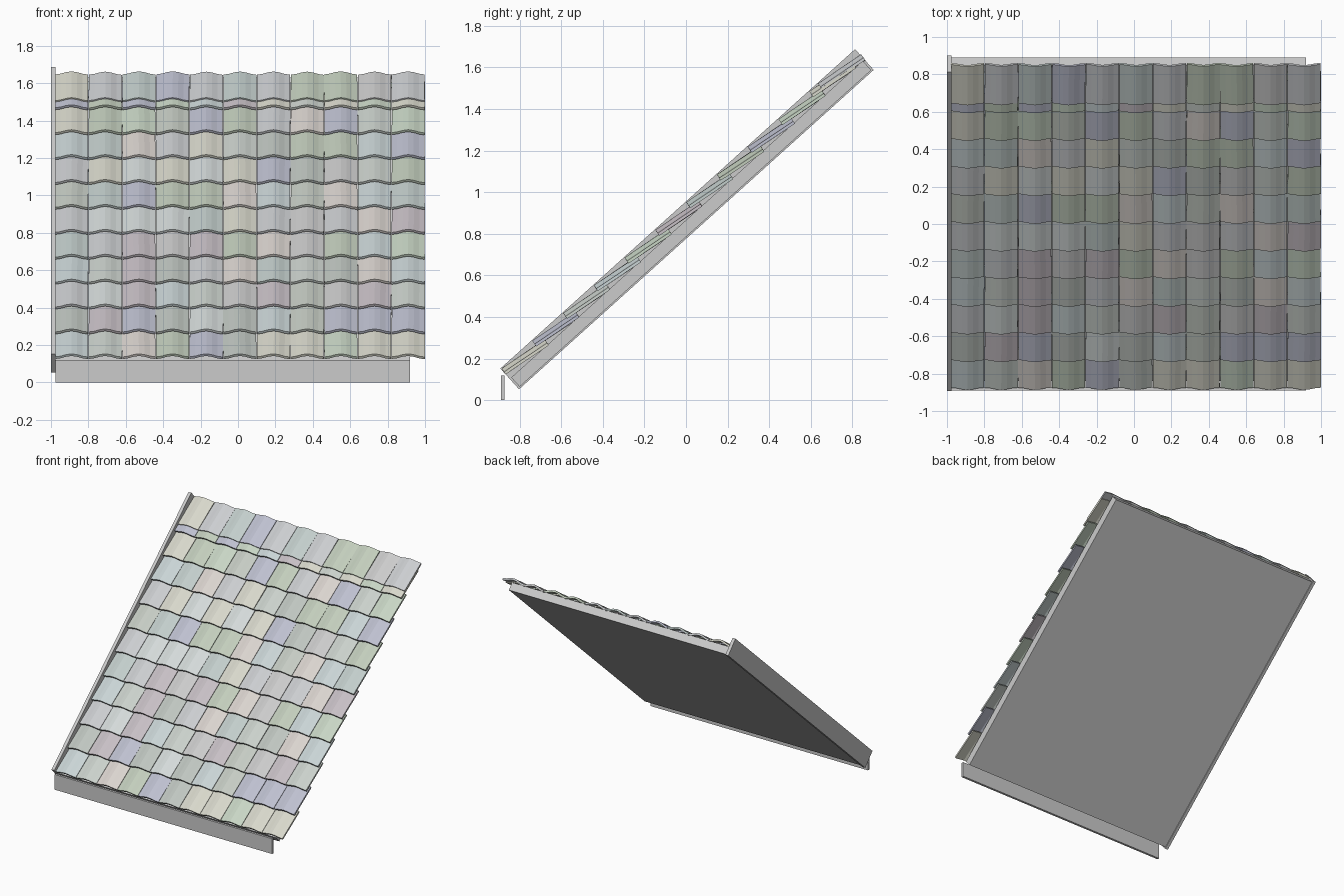
import bpy, bmesh, math, random
from mathutils import Matrix, Vector, Euler

if "Cube" in bpy.data.objects:
    bpy.data.objects.remove(bpy.data.objects["Cube"])

random.seed(4)
PITCH = math.radians(42)
# roof frame: local x across, local y up the slope, local z away from it
ROOF = Matrix.Translation((0, 0.005, 0.87)) @ Matrix.Rotation(PITCH, 4, 'X')


def new_object(name, bm, matrix=Matrix()):
    bmesh.ops.recalc_face_normals(bm, faces=bm.faces)
    me = bpy.data.meshes.new(name)
    bm.to_mesh(me)
    bm.free()
    ob = bpy.data.objects.new(name, me)
    ob.matrix_world = matrix
    bpy.context.collection.objects.link(ob)
    return ob


def box(name, lo, hi, matrix=Matrix()):
    lo, hi = Vector(lo), Vector(hi)
    bm = bmesh.new()
    bmesh.ops.create_cube(bm, size=1)
    for v in bm.verts:
        v.co = Vector(a * b for a, b in zip(v.co, hi - lo)) + (lo + hi) / 2
    return new_object(name, bm, matrix)


# Roof deck, barge board on the left verge, fascia under the eaves
box("roof_deck", (-0.975, -1.137, -0.06), (0.92, 1.137, 0.0), ROOF)
box("barge_board", (-1.0, -1.147, -0.067), (-0.975, 1.147, 0.067), ROOF)
box("fascia", (-0.975, -0.89, 0.0), (0.92, -0.872, 0.12))

# Faintly tinted tile colours
tints = []
for i in range(14):
    base = random.uniform(0.55, 0.66)
    m = bpy.data.materials.new(f"tile_tint_{i}")
    m.diffuse_color = [base + random.uniform(-0.07, 0.07) for _ in range(3)] + [1]
    m.use_nodes = True
    m.node_tree.nodes["Principled BSDF"].inputs["Base Color"].default_value = m.diffuse_color
    tints.append(m)

# Curved tiles: one arched, closed strip each, tilted so the rows overlap
COLS, WIDTH, LENGTH, THICK, ARCH, SEG = 11, 0.18, 0.25, 0.014, 0.02, 6
TILT = math.radians(-8)


def add_tile(bm, x, u, tint):
    rot = Euler((TILT + random.uniform(-0.006, 0.006),
                 random.uniform(-0.008, 0.008),
                 random.uniform(-0.008, 0.008))).to_matrix()
    origin = Vector((x, u, 0.030))
    w = WIDTH - 0.003
    ring = []
    for k in range(SEG + 1):
        t = k / SEG
        ring.append(((t - 0.5) * w, ARCH * (0.5 - 0.5 * math.cos(2 * math.pi * t))))
    section = [(px, pz + THICK) for px, pz in ring] + [(px, pz) for px, pz in reversed(ring)]
    ends = [[bm.verts.new(origin + rot @ Vector((px, y, pz))) for px, pz in section]
            for y in (0, LENGTH)]
    n = len(section)
    faces = [bm.faces.new((ends[0][i], ends[0][(i + 1) % n],
                           ends[1][(i + 1) % n], ends[1][i])) for i in range(n)]
    # end caps as quads across the thickness
    for e in ends:
        faces += [bm.faces.new((e[i], e[i + 1], e[n - 2 - i], e[n - 1 - i]))
                  for i in range(SEG)]
    for f in faces:
        f.material_index = tint


rows = [-1.147 + 0.199 * r for r in range(11)] + [0.90]
for r, u in enumerate(rows):
    bm = bmesh.new()
    for c in range(COLS):
        add_tile(bm, -0.98 + WIDTH * (c + 0.5), u, random.randrange(len(tints)))
    ob = new_object(f"tile_row_{r + 1}", bm, ROOF)
    for m in tints:
        ob.data.materials.append(m)
